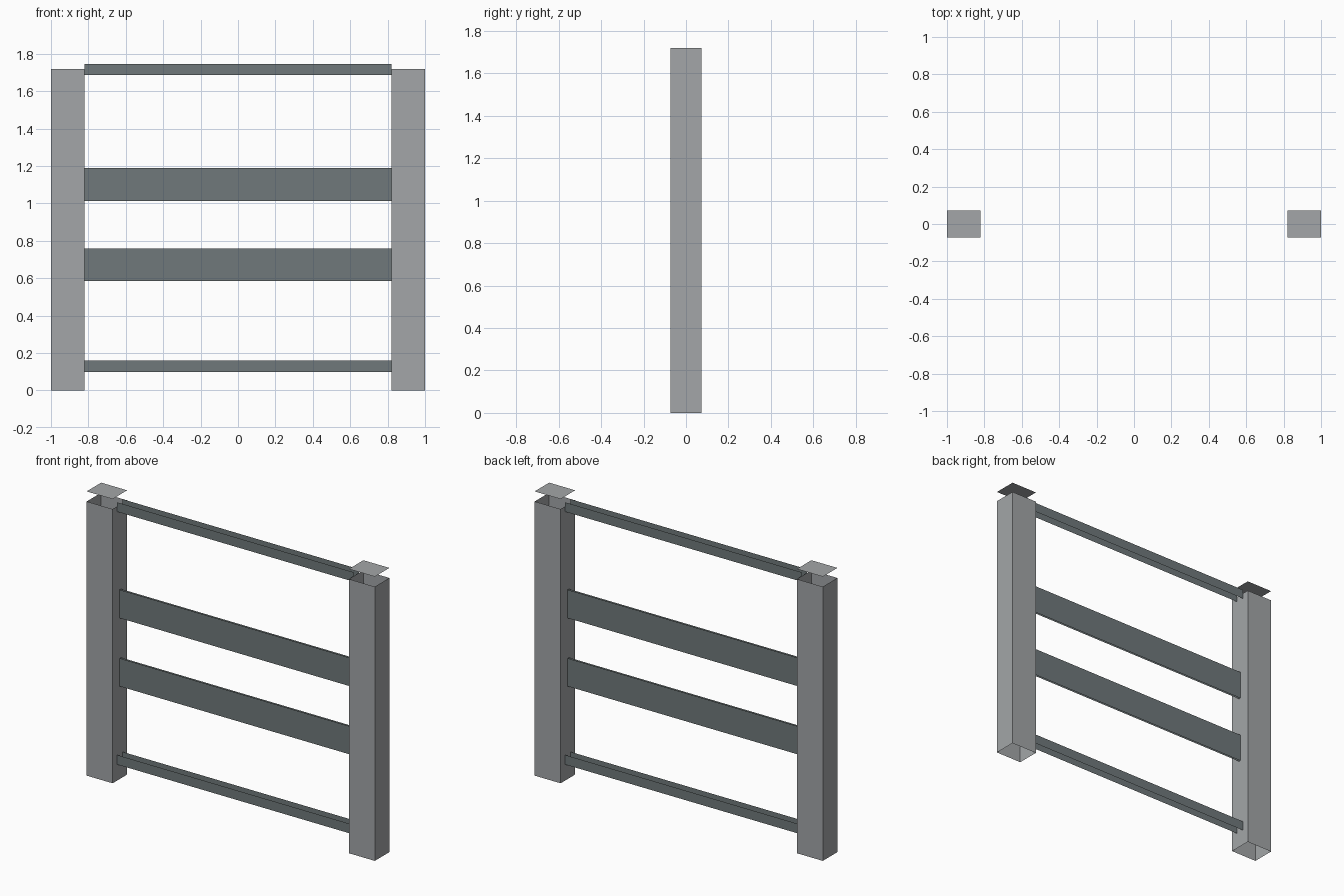
import bpy
import bmesh
from mathutils import Vector

cube = bpy.data.objects.get("Cube")
if cube:
    bpy.data.objects.remove(cube, do_unlink=True)


def make_material(name, rgb):
    mat = bpy.data.materials.new(name)
    mat.use_nodes = True
    color = (*rgb, 1.0)
    mat.diffuse_color = color
    mat.node_tree.nodes["Principled BSDF"].inputs["Base Color"].default_value = color
    return mat


light_grey = make_material("light grey", (0.366, 0.38, 0.392))
slate_grey = make_material("slate grey", (0.162, 0.191, 0.198))


def open_box(name, low, high, open_axes, mat):
    """Box from low to high, without the faces that point along open_axes."""
    low, high = Vector(low), Vector(high)
    bm = bmesh.new()
    bmesh.ops.create_cube(bm, size=1)
    bmesh.ops.scale(bm, vec=high - low, verts=bm.verts)
    bmesh.ops.translate(bm, vec=(low + high) / 2, verts=bm.verts)
    bm.normal_update()
    ends = [f for f in bm.faces if any(abs(f.normal["xyz".index(a)]) > 0.9 for a in open_axes)]
    bmesh.ops.delete(bm, geom=ends, context="FACES")
    return finish(name, bm, mat)


def finish(name, bm, mat):
    mesh = bpy.data.meshes.new(name)
    bm.to_mesh(mesh)
    bm.free()
    mesh.materials.append(mat)
    obj = bpy.data.objects.new(name, mesh)
    bpy.context.collection.objects.link(obj)
    return obj


OUTER, INNER, DEPTH = 1.0, 0.82, 0.072
POST_TOP, CAP_HEIGHT = 1.72, 1.783

# Hollow square posts, each with a flat cap raised above it
for side, sign in (("left", 1), ("right", -1)):
    x0, x1 = sorted((sign * INNER, sign * OUTER))
    open_box(side + "_post", (x0, -DEPTH, 0), (x1, DEPTH, POST_TOP), "z", light_grey)
    bm = bmesh.new()
    corners = ((x0, -DEPTH), (x1, -DEPTH), (x1, DEPTH), (x0, DEPTH))
    bm.faces.new([bm.verts.new((x, y, CAP_HEIGHT)) for x, y in corners])
    finish(side + "_post_cap", bm, light_grey)

# Rails and boards: front and back skins only
rails = (
    ("bottom_rail", 0.10, 0.16, 0.026),
    ("lower_board", 0.584, 0.76, 0.006),
    ("upper_board", 1.012, 1.19, 0.006),
    ("top_rail", 1.686, 1.745, 0.026),
)
for name, bottom, top, half in rails:
    open_box(name, (-INNER, -half, bottom), (INNER, half, top), "xz", slate_grey)
